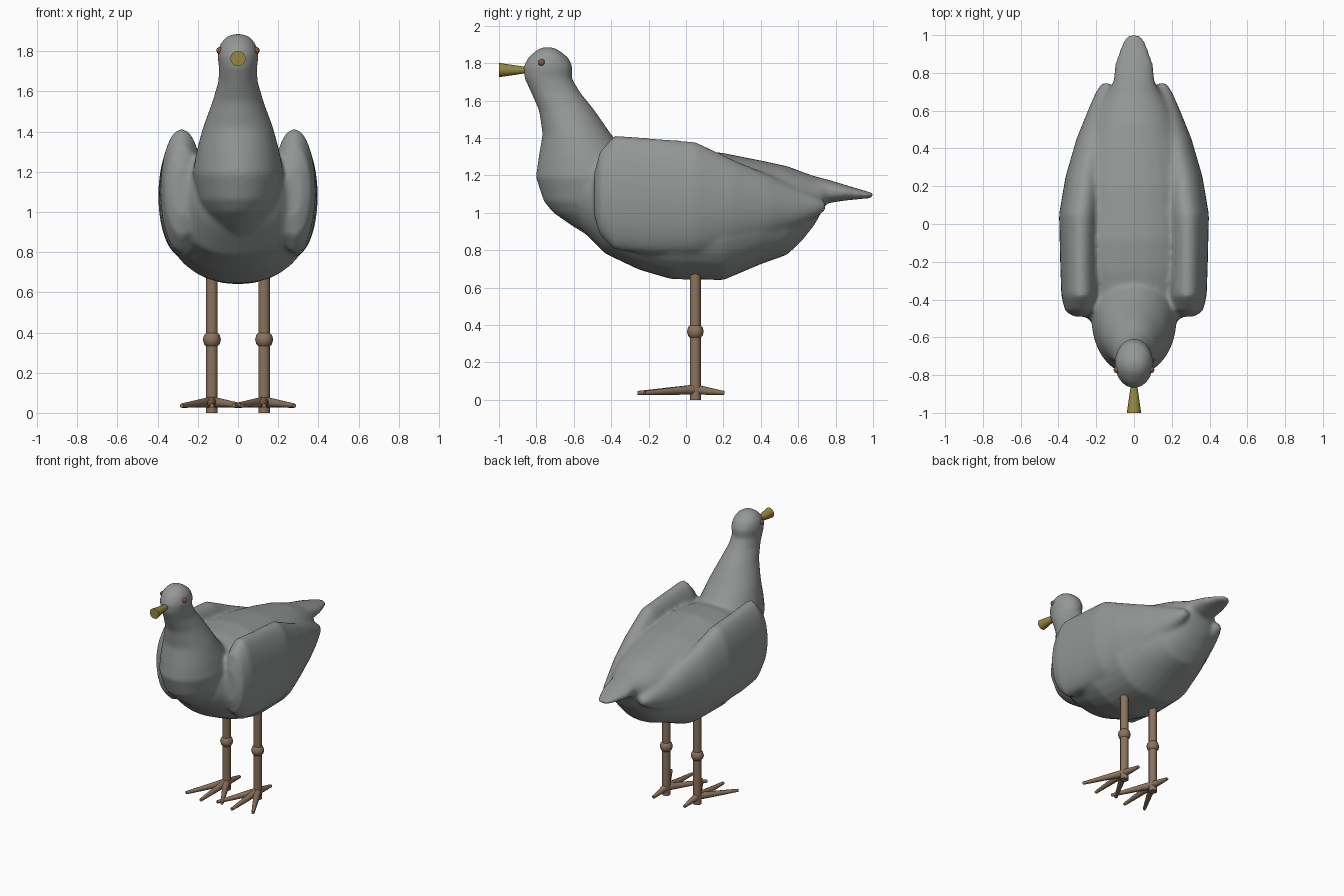
import bpy, bmesh, math
from mathutils import Vector

if "Cube" in bpy.data.objects:
    bpy.data.objects.remove(bpy.data.objects["Cube"])


def material(name, rgb):
    m = bpy.data.materials.new(name)
    m.diffuse_color = (*rgb, 1)
    m.use_nodes = True
    m.node_tree.nodes["Principled BSDF"].inputs["Base Color"].default_value = m.diffuse_color
    return m


GREY = material("feather grey", (0.30, 0.31, 0.31))
BROWN = material("leg brown", (0.26, 0.17, 0.11))
YELLOW = material("beak yellow", (0.30, 0.25, 0.05))
RUST = material("eye rust", (0.26, 0.10, 0.05))


def finish(bm, name, mat):
    bmesh.ops.recalc_face_normals(bm, faces=bm.faces)
    me = bpy.data.meshes.new(name)
    bm.to_mesh(me)
    bm.free()
    me.materials.append(mat)
    for p in me.polygons:
        p.use_smooth = True
    ob = bpy.data.objects.new(name, me)
    bpy.context.collection.objects.link(ob)
    return ob


def loft(bm, rings, place, n=32, power=1.0):
    """Skin rounded rings; place(ring, c, s) turns unit-circle values into a point."""
    loops = []
    for r in rings:
        loop = []
        for i in range(n):
            a = 2 * math.pi * i / n
            c, s = math.cos(a), math.sin(a)
            c = math.copysign(abs(c) ** power, c)
            s = math.copysign(abs(s) ** power, s)
            loop.append(bm.verts.new(place(r, c, s)))
        loops.append(loop)
    for a, b in zip(loops, loops[1:]):
        for i in range(n):
            j = (i + 1) % n
            bm.faces.new((a[i], a[j], b[j], b[i]))
    bm.faces.new(loops[0][::-1])
    bm.faces.new(loops[-1])


def rod(name, a, b, r1, r2, mat, n=16):
    """Tapered round rod between two points."""
    a, b = Vector(a), Vector(b)
    bm = bmesh.new()
    bmesh.ops.create_cone(bm, cap_ends=True, segments=n, radius1=r1, radius2=r2,
                          depth=(b - a).length)
    ob = finish(bm, name, mat)
    ob.location = (a + b) / 2
    ob.rotation_euler = (b - a).to_track_quat('Z', 'Y').to_euler()
    sharpen(ob)
    return ob


def sharpen(ob):
    bpy.ops.object.select_all(action='DESELECT')
    ob.select_set(True)
    bpy.context.view_layer.objects.active = ob
    bpy.ops.object.shade_smooth_by_angle(angle=math.radians(40))


def ball(name, loc, r, mat, seg=16):
    bm = bmesh.new()
    bmesh.ops.create_uvsphere(bm, u_segments=seg, v_segments=seg // 2, radius=r)
    ob = finish(bm, name, mat)
    ob.location = loc
    return ob


body = bmesh.new()

# Torso and tail: y, bottom z, top z, half width
torso = [(-0.60, 0.95, 1.28, 0.14), (-0.53, 0.88, 1.30, 0.22), (-0.43, 0.78, 1.31, 0.30),
         (-0.25, 0.695, 1.34, 0.355), (-0.08, 0.645, 1.35, 0.37), (0.20, 0.64, 1.32, 0.35),
         (0.40, 0.725, 1.28, 0.30), (0.54, 0.775, 1.25, 0.24), (0.62, 0.85, 1.22, 0.20),
         (0.69, 0.94, 1.195, 0.15), (0.75, 1.05, 1.18, 0.11), (0.85, 1.065, 1.15, 0.10),
         (0.95, 1.075, 1.12, 0.066), (1.005, 1.08, 1.105, 0.035)]
loft(body, torso, lambda r, c, s: (r[3] * c, r[0], (r[1] + r[2]) / 2 + (r[2] - r[1]) / 2 * s),
     power=0.92)

# Breast, neck and head: z, front y, back y, half width
neck = [(0.87, -0.51, -0.32, 0.05), (0.93, -0.61, -0.25, 0.115), (1.00, -0.71, -0.20, 0.17),
        (1.06, -0.76, -0.20, 0.20), (1.19, -0.803, -0.20, 0.227), (1.30, -0.788, -0.30, 0.207),
        (1.42, -0.767, -0.40, 0.175), (1.55, -0.787, -0.49, 0.127), (1.65, -0.832, -0.57, 0.098),
        (1.72, -0.865, -0.61, 0.095), (1.78, -0.87, -0.605, 0.103), (1.83, -0.845, -0.628, 0.092),
        (1.87, -0.80, -0.68, 0.062), (1.886, -0.765, -0.715, 0.025)]
loft(body, neck, lambda r, c, s: (r[3] * c, (r[1] + r[2]) / 2 + (r[2] - r[1]) / 2 * s, r[0]))

# Folded wings: y, bottom z, top z, centre x, half thickness
wing = [(-0.49, 0.98, 1.22, 0.28, 0.04), (-0.46, 0.88, 1.33, 0.28, 0.085),
        (-0.38, 0.80, 1.415, 0.28, 0.105), (-0.20, 0.78, 1.40, 0.283, 0.108),
        (0.05, 0.78, 1.38, 0.282, 0.115), (0.25, 0.83, 1.285, 0.258, 0.105),
        (0.45, 0.88, 1.20, 0.215, 0.09), (0.60, 0.93, 1.13, 0.175, 0.07),
        (0.70, 0.98, 1.085, 0.152, 0.05), (0.745, 1.01, 1.06, 0.147, 0.025)]
for side in (-1, 1):
    loft(body, wing, lambda r, c, s: (side * (r[3] + r[4] * c), r[0],
                                      (r[1] + r[2]) / 2 + (r[2] - r[1]) / 2 * s))

# Fuse the feathered parts into one soft skin
bird = finish(body, "body", GREY)
fuse = bird.modifiers.new("fuse", 'REMESH')
fuse.mode = 'VOXEL'
fuse.voxel_size = 0.014
fuse.use_smooth_shade = True
soft = bird.modifiers.new("soften", 'SMOOTH')
soft.factor = 0.5
soft.iterations = 8

# Beak, flaring towards the front
rod("beak", (0, -0.82, 1.763), (0, -1.0, 1.763), 0.012, 0.038, YELLOW)

for side, label in ((-1, "right"), (1, "left")):
    x, y = side * 0.13, 0.05
    ball(label + "_eye", (side * 0.09, -0.772, 1.803), 0.018, RUST)
    # Leg with knee
    rod(label + "_upper_leg", (x, y, 0.36), (x, y, 0.72), 0.029, 0.029, BROWN)
    rod(label + "_lower_leg", (x, y, 0), (x, y, 0.37), 0.029, 0.029, BROWN)
    ball(label + "_knee", (x, y, 0.365), 0.045, BROWN, 12)
    # Three front toes and one back toe
    for k, (deg, length) in enumerate(((-29, 0.31), (0, 0.31), (29, 0.31), (180, 0.155))):
        a = math.radians(deg)
        tip = (x + length * math.sin(a), y - length * math.cos(a), 0.036)
        rod(f"{label}_toe_{k + 1}", (x, y, 0.055), tip, 0.027, 0.011, BROWN, 10)
